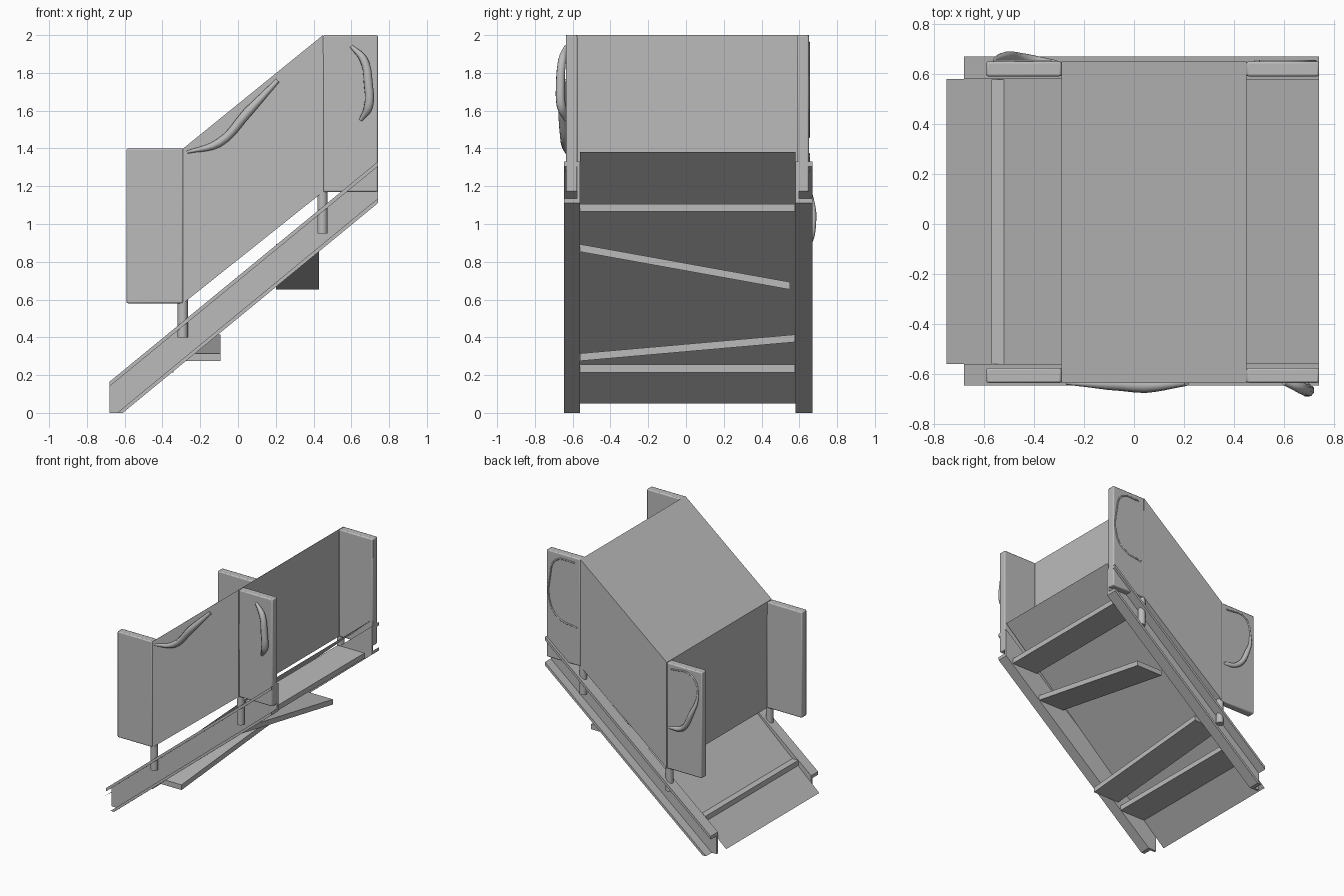
import bpy, bmesh, math
from mathutils import Vector

cube = bpy.data.objects.get("Cube")
if cube:
    bpy.data.objects.remove(cube, do_unlink=True)

GREY = (0.5, 0.5, 0.5, 1.0)
grey = bpy.data.materials.new("plain_grey")
grey.use_nodes = True
grey.diffuse_color = GREY
grey.node_tree.nodes["Principled BSDF"].inputs["Base Color"].default_value = GREY


def add(name, data):
    obj = bpy.data.objects.new(name, data)
    bpy.context.collection.objects.link(obj)
    data.materials.append(grey)
    return obj


def prism(name, profile, y0, y1):
    """Extrude an x-z outline along y."""
    bm = bmesh.new()
    face = bm.faces.new([bm.verts.new((x, y0, z)) for x, z in profile])
    if y1 != y0:
        out = bmesh.ops.extrude_face_region(bm, geom=[face])
        moved = [v for v in out["geom"] if isinstance(v, bmesh.types.BMVert)]
        bmesh.ops.translate(bm, verts=moved, vec=(0, y1 - y0, 0))
    bmesh.ops.recalc_face_normals(bm, faces=bm.faces)
    mesh = bpy.data.meshes.new(name)
    bm.to_mesh(mesh)
    bm.free()
    return add(name, mesh)


def rect(x0, x1, z0, z1):
    return [(x0, z0), (x1, z0), (x1, z1), (x0, z1)]


def smooth(obj):
    bpy.ops.object.select_all(action="DESELECT")
    obj.select_set(True)
    bpy.context.view_layer.objects.active = obj
    bpy.ops.object.shade_smooth_by_angle(angle=math.radians(50))


def strand(name, points, y, width, cyclic=False):
    """Tapered rope lying on a side; each point is x, z, bulge, thickness."""
    curve = bpy.data.curves.new(name, "CURVE")
    curve.dimensions = "3D"
    curve.bevel_depth = width
    curve.bevel_resolution = 2
    curve.resolution_u = 5
    curve.use_fill_caps = True
    spline = curve.splines.new("BEZIER")
    spline.bezier_points.add(len(points) - 1)
    spline.use_cyclic_u = cyclic
    for p, (x, z, bulge, thick) in zip(spline.bezier_points, points):
        p.co = (x, y + bulge, z)
        p.radius = thick
        p.handle_left_type = p.handle_right_type = "AUTO"
    return add(name, curve)


# Sloping central body
prism("sloped_body", [(-.29, .58), (.45, 1.17), (.45, 2), (-.29, 1.4)], -.635, .65)

# Thin ramp sheet
mesh = bpy.data.meshes.new("ramp_sheet")
mesh.from_pydata([(-.75, -.56, .05), (.74, -.56, 1.38),
                  (.74, .58, 1.38), (-.75, .58, .05)], [], [(0, 1, 2, 3)])
add("ramp_sheet", mesh)

# Channel stringers, end panels and posts on each side
web = [(-.68, 0), (-.61, 0), (.74, 1.11), (.74, 1.33), (-.68, .165)]
top_flange = [(-.68, .14), (.74, 1.305), (.74, 1.33), (-.68, .165)]
low_flange = [(-.64, 0), (-.61, 0), (.74, 1.11), (.74, 1.135)]
for side, inner, outer, p0, p1 in (("front", -.56, -.645, -.635, -.575),
                                   ("back", .58, .67, .59, .65)):
    sign = math.copysign(1, outer)
    prism(side + "_stringer_web", web, inner, inner + sign * .018)
    prism(side + "_stringer_top_flange", top_flange, inner, outer)
    prism(side + "_stringer_low_flange", low_flange, inner, outer)
    for end, x0, x1, z0, z1, px, foot in (("low", -.59, -.29, .58, 1.4, -.293, .4),
                                          ("high", .45, .74, 1.17, 2, .447, .95)):
        panel = prism(f"{side}_{end}_panel", rect(x0, x1, z0, z1), p0, p1)
        bevel = panel.modifiers.new("soft_edges", "BEVEL")
        bevel.width = .008
        bevel.segments = 2
        smooth(panel)
        bpy.ops.mesh.primitive_cylinder_add(
            vertices=16, radius=.027, depth=z1 - .1 - foot,
            location=(px, (p0 + p1) / 2, (foot + z1 - .1) / 2))
        post = bpy.context.object
        post.name = f"{side}_{end}_post"
        post.data.materials.append(grey)
        smooth(post)

# Treads, the middle two hanging crooked
for name, x0, z_front, z_back in (("bottom_tread", -.57, .235, .235),
                                  ("lower_tread", -.32, .295, .395),
                                  ("upper_tread", .2, .873, .673),
                                  ("top_tread", .45, 1.087, 1.087)):
    drop = z_back - z_front
    y_end = .55 if drop < 0 else .578
    tread = prism(name, rect(x0, x0 + .228, z_front - .02, z_front + .02), -.56, y_end)
    for v in tread.data.vertices:
        v.co.z += drop * (v.co.y + .56) / (y_end + .56)

# Rope-like strands lying on the sides
strand("body_strand", [(-.27, 1.38, 0, .3), (-.1, 1.43, -.006, .9),
                       (.05, 1.59, -.015, 1), (.21, 1.76, 0, .5)], -.635, .025)
strand("front_panel_strand", [(.6, 1.94, 0, .4), (.665, 1.87, -.02, .9),
                              (.69, 1.74, -.03, 1), (.69, 1.62, -.025, 1),
                              (.65, 1.55, 0, .4)], -.635, .025)
strand("back_low_strand", [(-.31, .9, -.01, .7), (-.43, .93, .01, 1),
                           (-.51, 1.06, .02, 1), (-.555, 1.22, 0, .4),
                           (-.51, 1.35, 0, .3), (-.33, 1.36, 0, .3)], .65, .02)
strand("back_high_strand", [(.5, 1.96, 0, 1), (.66, 1.94, 0, 1), (.71, 1.8, 0, 1),
                            (.71, 1.6, 0, 1), (.64, 1.5, 0, 1), (.48, 1.46, 0, 1)],
       .65, .006)
